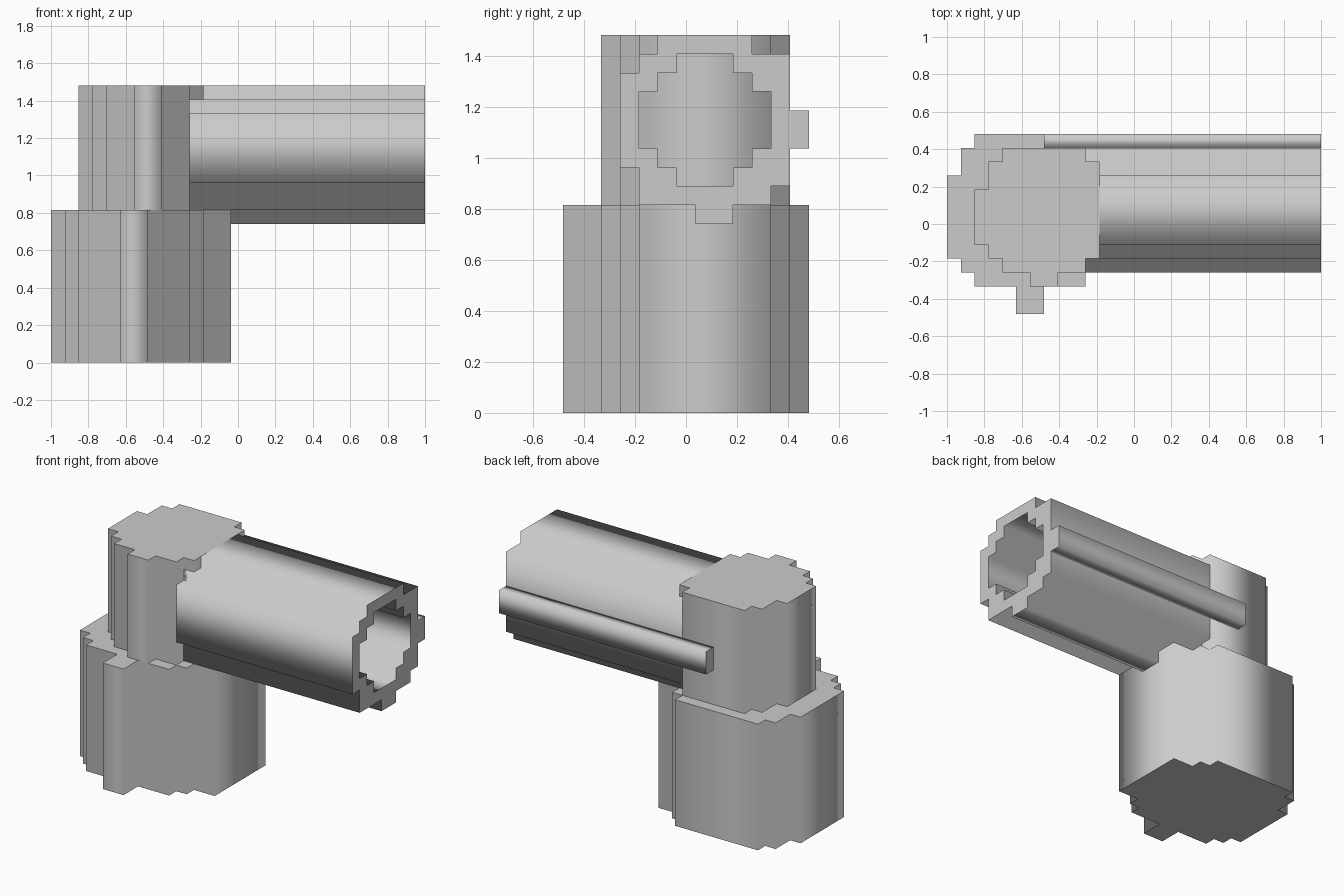
import bpy
from mathutils import Matrix

if "Cube" in bpy.data.objects:
    bpy.data.objects.remove(bpy.data.objects["Cube"])

U = 2 / 27                      # one block step
HALF_Y = 13 * U / 2


def prism(name, loops, start, end, along_x=False):
    """Extrude grid outlines (extra loops are holes) along z, or along x."""
    curve = bpy.data.curves.new(name, 'CURVE')
    curve.dimensions = '2D'
    curve.fill_mode = 'BOTH'
    curve.extrude = (end - start) * U / 2
    for loop in loops:
        spline = curve.splines.new('POLY')
        spline.points.add(len(loop) - 1)
        spline.use_cyclic_u = True
        for p, (a, b) in zip(spline.points, loop):
            p.co = (a * U, b * U, 0, 1)
    obj = bpy.data.objects.new(name, curve)
    bpy.context.collection.objects.link(obj)
    mid = (start + end) * U / 2
    if along_x:
        obj.matrix_world = Matrix(((0, 0, 1, mid - 1), (1, 0, 0, -HALF_Y),
                                   (0, 1, 0, 0), (0, 0, 0, 1)))
    else:
        obj.matrix_world = Matrix.Translation((-1, -HALF_Y, mid))
    bpy.ops.object.select_all(action='DESELECT')
    obj.select_set(True)
    bpy.context.view_layer.objects.active = obj
    bpy.ops.object.convert(target='MESH')


# Wide upright base with stepped corners and a front rib
prism("base_column", [[
    (0, 4), (1, 4), (1, 3), (2, 3), (2, 2), (5, 2), (5, 0), (7, 0), (7, 2),
    (10, 2), (10, 3), (11, 3), (11, 4), (13, 4), (13, 11), (11, 11), (11, 12),
    (10, 12), (10, 13), (2, 13), (2, 12), (1, 12), (1, 10), (0, 10)]], 0, 11)

# Narrower elbow block on top of the base
prism("elbow_block", [[
    (2, 5), (3, 5), (3, 4), (4, 4), (4, 3), (6, 3), (6, 2), (8, 2), (8, 3),
    (10, 3), (10, 4), (11, 4), (11, 11), (10, 11), (10, 12), (4, 12), (4, 11),
    (3, 11), (3, 9), (2, 9)]], 11, 20)

# Horizontal hollow pipe with a stepped round bore and an underside rib
outer = [(3, 13), (4, 13), (4, 11), (7, 11), (7, 10), (9, 10), (9, 11),
         (11, 11), (11, 12), (12, 12), (12, 19), (10, 19), (10, 20), (5, 20),
         (5, 19), (4, 19), (4, 18), (3, 18)]
quarter = [(3.5, 1.5), (2.5, 1.5), (2.5, 2.5), (1.5, 2.5), (1.5, 3.5)]
bore = []
for sx, sz in ((1, 1), (-1, 1), (-1, -1), (1, -1)):
    pts = quarter if sx * sz > 0 else quarter[::-1]
    bore += [(7.5 + sx * a, 15.5 + sz * b) for a, b in pts]
prism("pipe", [outer, bore], 10, 27, along_x=True)

# Rib along the back of the pipe
prism("back_rib", [[(12, 14), (13, 14), (13, 16), (12, 16)]], 7, 27, along_x=True)
